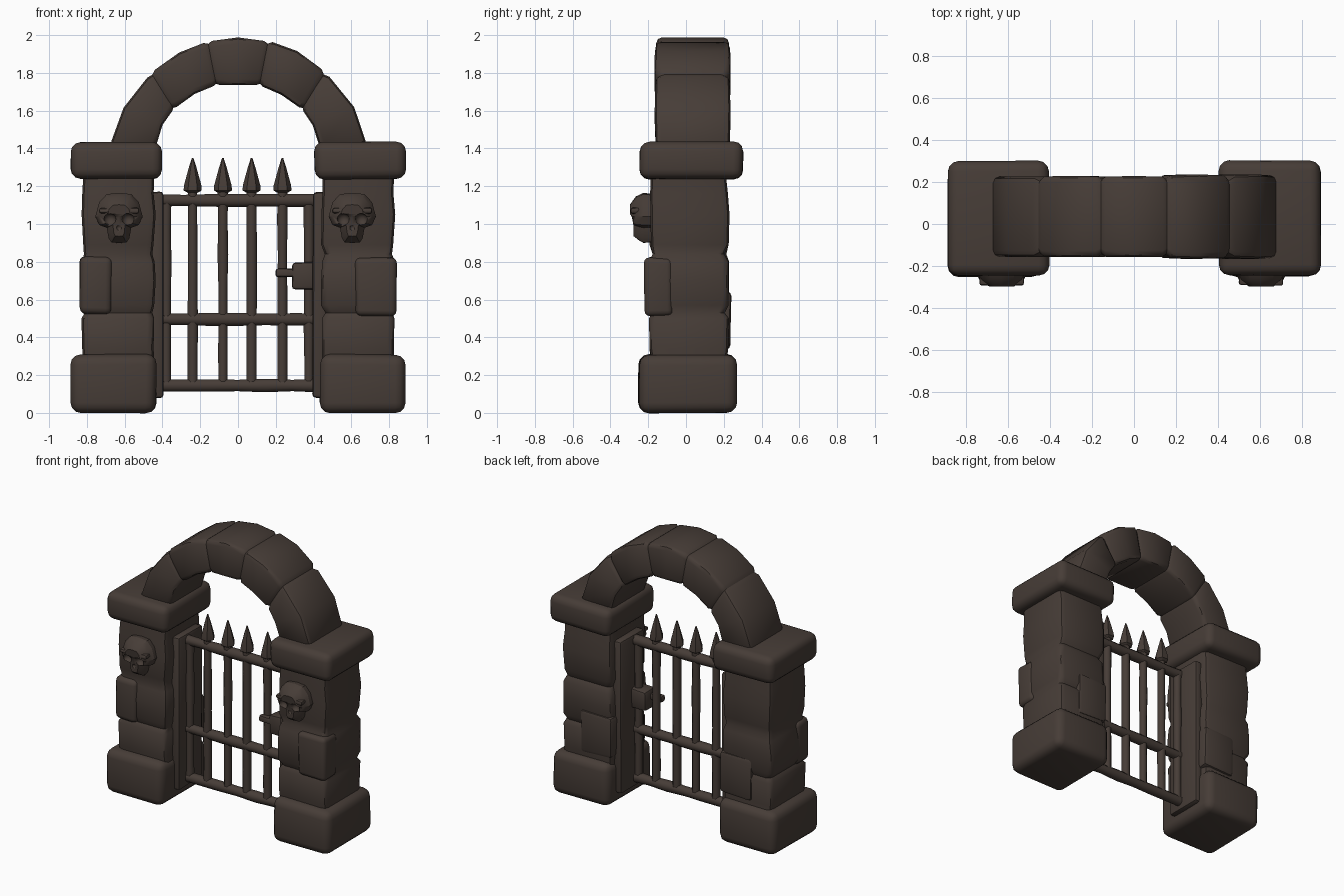
import bpy, bmesh, math, random
from mathutils import Vector

if "Cube" in bpy.data.objects:
    bpy.data.objects.remove(bpy.data.objects["Cube"])

random.seed(4)
mat = bpy.data.materials.new("dark_brown_stone")
mat.diffuse_color = (0.062, 0.046, 0.038, 1)
mat.use_nodes = True
mat.node_tree.nodes["Principled BSDF"].inputs["Base Color"].default_value = mat.diffuse_color


def finish(name, bm, angle=40):
    bmesh.ops.recalc_face_normals(bm, faces=bm.faces)
    me = bpy.data.meshes.new(name)
    bm.to_mesh(me)
    bm.free()
    ob = bpy.data.objects.new(name, me)
    bpy.context.collection.objects.link(ob)
    me.materials.append(mat)
    bpy.ops.object.select_all(action='DESELECT')
    ob.select_set(True)
    bpy.context.view_layer.objects.active = ob
    bpy.ops.object.shade_smooth_by_angle(angle=math.radians(angle))
    return ob


def loft(name, rings, angle=40):
    bm = bmesh.new()
    vs = [[bm.verts.new(p) for p in r] for r in rings]
    n = len(vs[0])
    for a, b in zip(vs, vs[1:]):
        for i in range(n):
            bm.faces.new((a[i], a[(i + 1) % n], b[(i + 1) % n], b[i]))
    bm.faces.new(vs[0])
    bm.faces.new(vs[-1])
    return finish(name, bm, angle)


def rounded(u0, u1, v0, v1, r, seg=2):
    """Rounded rectangle as a list of 2D points."""
    pts = []
    for cu, cv, a0 in ((u1 - r, v1 - r, 0), (u0 + r, v1 - r, 90),
                       (u0 + r, v0 + r, 180), (u1 - r, v0 + r, 270)):
        for k in range(seg + 1):
            a = math.radians(a0 + 90 * k / seg)
            pts.append((cu + r * math.cos(a), cv + r * math.sin(a)))
    return pts


def block(name, x0, x1, y0, y1, z0, z1, bev, jit=0.0, seg=3):
    """Bevelled box with slightly uneven corners."""
    bm = bmesh.new()
    bmesh.ops.create_cube(bm, size=1)
    for v in bm.verts:
        s = [c + 0.5 for c in v.co]
        v.co = Vector((x0 + s[0] * (x1 - x0), y0 + s[1] * (y1 - y0), z0 + s[2] * (z1 - z0)))
        v.co += Vector([random.uniform(-jit, jit) for _ in range(3)])
    bmesh.ops.bevel(bm, geom=bm.edges[:], offset=bev, segments=seg, profile=0.5, affect='EDGES')
    return finish(name, bm)


def rod(name, p, q, r, sides=8):
    """Hand-forged bar, slightly uneven along its length."""
    p, q = Vector(p), Vector(q)
    d = (q - p).normalized()
    u = d.orthogonal().normalized()
    w = d.cross(u)
    rings = []
    for k in range(7):
        c, rr = p.lerp(q, k / 6), r * random.uniform(0.9, 1.1)
        rings.append([c + (u * math.cos(t) + w * math.sin(t)) * rr
                      for t in [(i + 0.5) * math.tau / sides for i in range(sides)]])
    return loft(name, rings, 50)


# Pillars: plinth, stacked rough shaft, cap
shaft = [(0.28, .0), (0.34, .0), (0.50, .005), (0.53, -.012), (0.57, .006), (0.70, .008),
         (0.80, .004), (0.84, -.014), (0.89, .0), (1.05, .004), (1.16, .002), (1.25, -.004)]
for side, s in (("left", -1), ("right", 1)):
    xs = lambda a, b: sorted((s * a, s * b))
    block(side + "_plinth", *xs(.433, .885), -.25, .268, 0, .31, .055, .004)
    block(side + "_cap", *xs(.405, .887), -.245, .30, 1.238, 1.435, .05, .004)
    rings = []
    for z, g in shaft:
        j = [g + random.uniform(-.006, .006) for _ in range(4)]
        x0, x1 = xs(.445, .825)
        rings.append([(x, y, z) for x, y in
                      rounded(x0 - j[0], x1 + j[1], -.188 - j[2], .222 + j[3], .035)])
    loft(side + "_shaft", rings)
    block(side + "_jamb", *xs(.395, .47), -.10, .17, .08, 1.17, .02, .004, 2)
    # raised stone at the back inner corner
    block(side + "_back_stone", *xs(.43, .68), .05, .236, .34, .64, .025, .006, 2)

# Raised front corner stones
block("right_front_stone", .62, .838, -.222, -.07, .51, .82, .03, .005)
block("left_front_stone", -.838, -.67, -.21, -.06, .52, .83, .035, .006)

# Arch of wedge stones: (outer x, outer z, inner x, inner z)
half = [(.68, 1.41, .435, 1.41), (.605, 1.615, .40, 1.525), (.46, 1.80, .34, 1.61),
        (.31, 1.905, .23, 1.69), (.16, 1.965, .115, 1.737), (0, 1.985, 0, 1.737)]
st = [(-a, b, -c, d) for a, b, c, d in half] + half[-2::-1]


def section(s, grow):
    o, i = Vector((s[0], 0, s[1])), Vector((s[2], 0, s[3]))
    d = (o - i).normalized()
    L = (o - i).length
    return [i + d * v + Vector((0, y, 0))
            for y, v in rounded(-.155 - grow, .225 + grow, -grow * .5, L + grow, .03)]


def mix(a, b, t):
    return tuple(p + (q - p) * t for p, q in zip(a, b))


for n in range(0, 10, 2):
    a, m, b = st[n], st[n + 1], st[n + 2]
    g = random.uniform(.0, .012)
    loft("arch_stone_%d" % (n // 2 + 1),
         [section(mix(a, m, -.03), -.014), section(mix(a, m, .14), g * .6), section(m, g),
          section(mix(m, b, .86), g * .6), section(mix(m, b, 1.03), -.014)])

# Gate: bars, rails, spear heads
for k, x in enumerate((-.38, -.24, -.08, .072, .235, .375)):
    end = k in (0, 5)
    rod("gate_bar_%d" % (k + 1), (x, 0, .13), (x, 0, 1.13 if end else 1.19), .028)
    if not end:
        prof = [(1.165, .026), (1.178, .048), (1.205, .046), (1.30, .02), (1.35, .004)]
        loft("spear_head_%d" % k,
             [[(x + r * math.cos(i * math.tau / 6), r * math.sin(i * math.tau / 6), z)
               for i in range(6)] for z, r in prof], 30)
for k, (z, r) in enumerate(((.145, .036), (.495, .035), (1.125, .034))):
    rod("gate_rail_%d" % (k + 1), (-.43, 0, z), (.43, 0, z), r)

# Latch plate and handle
block("latch_plate", .285, .425, -.06, .05, .65, .795, .018, .006, 2)
block("latch_handle", .20, .30, -.055, -.01, .72, .765, .01, .003, 2)

# Skull ornaments: domed outline with cut sockets
prof = [(0, .125), (.065, .118), (.105, .075), (.125, 0), (.105, -.045), (.065, -.06),
        (.055, -.115), (.04, -.138), (0, -.14)]
outline = prof + [(-x, z) for x, z in prof[-2:0:-1]]
for side, cx in (("left", -.63), ("right", .605)):
    cz = 1.04
    rings = []
    for y, k in ((-.17, .95), (-.225, 1), (-.265, .85), (-.297, .5)):
        rings.append([(cx + x * k, y + (.02 if z < -.05 and y < -.23 else 0),
                       cz + z * (k if z > 0 else (1 + k) / 2)) for x, z in outline])
    skull = loft(side + "_skull", rings, 30)
    bm = bmesh.new()
    for ex, ez, r in ((-.048, -.015, .033), (.048, -.015, .033), (0, -.06, .016)):
        ret = bmesh.ops.create_icosphere(bm, subdivisions=2, radius=r)
        bmesh.ops.translate(bm, verts=ret["verts"], vec=(cx + ex, -.285, cz + ez))
    cutter = finish(side + "_socket_cutter", bm)
    cutter.hide_render = True
    cutter.display_type = 'WIRE'
    mod = skull.modifiers.new("sockets", 'BOOLEAN')
    mod.operation = 'DIFFERENCE'
    mod.object = cutter
    # heavy brow ridge
    block(side + "_skull_brow", cx - .105, cx + .105, -.292, -.21, cz + .015, cz + .045, .012, .003, 2)
